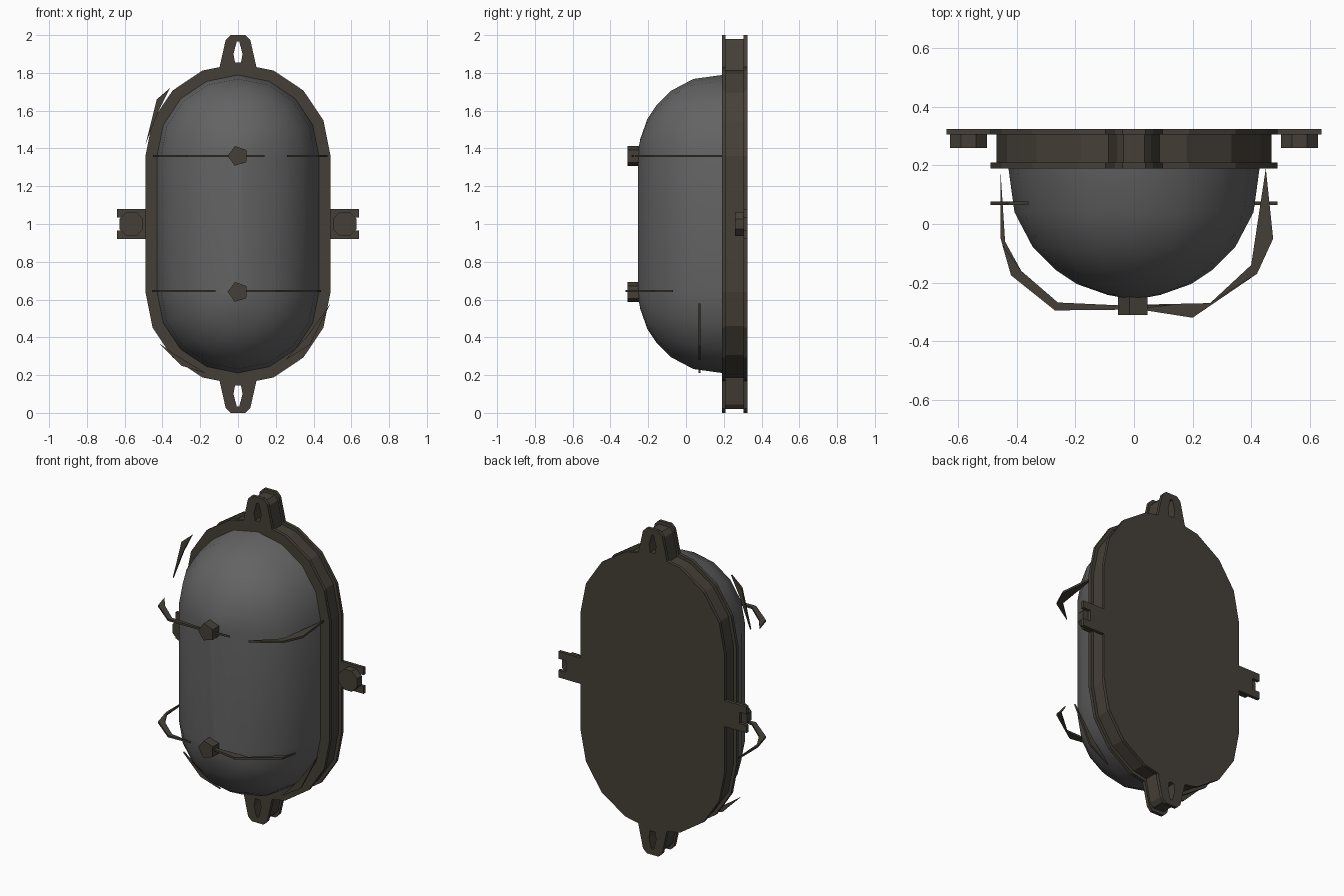
import bpy, bmesh, math
from mathutils import Vector

cube = bpy.data.objects.get("Cube")
if cube:
    bpy.data.objects.remove(cube, do_unlink=True)


def material(name, color):
    m = bpy.data.materials.new(name)
    m.use_nodes = True
    m.diffuse_color = (*color, 1)
    bsdf = m.node_tree.nodes["Principled BSDF"]
    bsdf.inputs["Base Color"].default_value = (*color, 1)
    bsdf.inputs["Roughness"].default_value = 0.7
    return m


METAL = material("dark bronze metal", (0.06, 0.051, 0.039))
GLASS = material("grey glass", (0.125, 0.125, 0.125))


def finish(name, bm, mat):
    bmesh.ops.recalc_face_normals(bm, faces=bm.faces)
    mesh = bpy.data.meshes.new(name)
    bm.to_mesh(mesh)
    bm.free()
    obj = bpy.data.objects.new(name, mesh)
    mesh.materials.append(mat)
    bpy.context.collection.objects.link(obj)
    return obj


def ring(bm, pts, level, axis):
    # Outline in the x-z plane (axis y) or the x-y plane (axis z)
    return [bm.verts.new((a, level, b) if axis == "y" else (a, b, level)) for a, b in pts]


def bridge(bm, r1, r2):
    for i in range(len(r1)):
        j = (i + 1) % len(r1)
        bm.faces.new((r1[i], r1[j], r2[j], r2[i]))


def prism(name, pts, lo, hi, axis="y", hole=None):
    bm = bmesh.new()
    a, b = ring(bm, pts, lo, axis), ring(bm, pts, hi, axis)
    bridge(bm, a, b)
    if hole:
        c, d = ring(bm, hole, lo, axis), ring(bm, hole, hi, axis)
        bridge(bm, c, d)
        bridge(bm, a, c)
        bridge(bm, b, d)
    else:
        bm.faces.new(a)
        bm.faces.new(b)
    return finish(name, bm, METAL)


def stadium(r, steps=8, half=0.36):
    pts = []
    for start, z in ((0, 1 + half), (math.pi, 1 - half)):
        for i in range(steps + 1):
            t = start + math.pi * i / steps
            pts.append((r * math.cos(t), z + r * math.sin(t)))
    return pts


def circle(x, z, r, n, turn=0):
    return [(x + r * math.cos(turn + math.tau * i / n),
             z + r * math.sin(turn + math.tau * i / n)) for i in range(n)]


# Housing: front flange, recessed wall and closed back plate
prism("front_flange", stadium(0.49), 0.19, 0.21)
prism("housing_wall", stadium(0.47), 0.21, 0.305)
prism("back_plate", stadium(0.49), 0.305, 0.325)

# Domed glass cover, lofted through shrinking outlines
bm = bmesh.new()
previous = None
for y, r in ((0.2, 0.43), (0.04, 0.408), (-0.08, 0.345), (-0.155, 0.27),
             (-0.205, 0.195), (-0.242, 0.09), (-0.255, 0.02)):
    current = ring(bm, stadium(r), y, "y")
    if previous:
        bridge(bm, previous, current)
    previous = current
bm.faces.new(previous)
glass = finish("glass_cover", bm, GLASS)
bpy.context.view_layer.objects.active = glass
glass.select_set(True)
bpy.ops.object.shade_smooth_by_angle(angle=math.radians(50))
glass.select_set(False)

# Pierced lugs at top and bottom, each a stack of three layers
outer = [(-0.1, 1.82), (-0.065, 1.975), (-0.04, 2.0), (0.04, 2.0), (0.065, 1.975), (0.1, 1.82)]
hole = [(-0.016, 1.855), (-0.024, 1.9), (-0.007, 1.965), (0.007, 1.965), (0.024, 1.9), (0.016, 1.855)]
for end in ("top", "bottom"):
    for layer, lo, hi, inset in (("front", 0.19, 0.21, 0), ("middle", 0.21, 0.305, 0.02),
                                 ("back", 0.305, 0.325, 0)):
        o = [(x * (1 - 5 * inset), z - inset) for x, z in outer]
        if end == "bottom":
            o, h = [(x, 2 - z) for x, z in o], [(x, 2 - z) for x, z in hole]
        else:
            h = hole
        prism(f"{end}_lug_{layer}", o, lo, hi, hole=h)

# Forked side brackets with bolts
fork = [(0.46, 0.92), (0.64, 0.92), (0.64, 0.965), (0.59, 0.965),
        (0.59, 1.035), (0.64, 1.035), (0.64, 1.08), (0.46, 1.08)]
for side, s in (("left", 1), ("right", -1)):
    prism(f"{side}_bracket", [(s * x, z) for x, z in fork], 0.305, 0.325)
    prism(f"{side}_bolt", circle(s * 0.565, 1, 0.068, 8, math.pi / 8), 0.26, 0.306)

# Studs on the front of the cover
for name, z in (("upper", 1.36), ("lower", 0.64)):
    prism(f"{name}_stud", circle(0, z, 0.055, 5, 0.6), -0.31, -0.24)

# Remains of the wire guard: thin horizontal strips
strips = {
    "upper_right_strip": (1.36, [(-0.45, -0.07), (-0.42, -0.175), (-0.27, -0.295), (0, -0.292),
                                 (0.14, -0.276), (0, -0.28), (-0.26, -0.268), (-0.385, -0.16)]),
    "lower_right_strip": (0.645, [(-0.455, 0.17), (-0.455, -0.05), (-0.42, -0.175), (-0.27, -0.295),
                                  (-0.12, -0.287), (-0.26, -0.268), (-0.385, -0.16), (-0.44, -0.06)]),
    "upper_left_strip": (1.36, [(0.45, 0.19), (0.475, -0.05), (0.42, -0.17), (0.26, -0.27),
                                (0.4, -0.14)]),
    "lower_left_strip": (0.645, [(0.04, -0.275), (0.26, -0.27), (0.42, -0.13), (0.44, -0.07),
                                 (0.42, -0.17), (0.2, -0.32), (0.04, -0.295)]),
}
for name, (z, pts) in strips.items():
    prism(name, pts, z - 0.006, z + 0.006, axis="z")

# Remains of the wire guard: upright shards around the rim
shards = {
    "upper_rim_shard": [(-0.49, 1.42), (-0.43, 1.66), (-0.36, 1.72), (-0.42, 1.6)],
    "lower_right_rim_shard": [(-0.42, 0.37), (-0.3, 0.25), (-0.17, 0.21), (-0.32, 0.3)],
    "lower_left_rim_shard": [(0.25, 0.28), (0.38, 0.36), (0.49, 0.58), (0.37, 0.41)],
}
for name, pts in shards.items():
    prism(name, pts, 0.065, 0.077)
